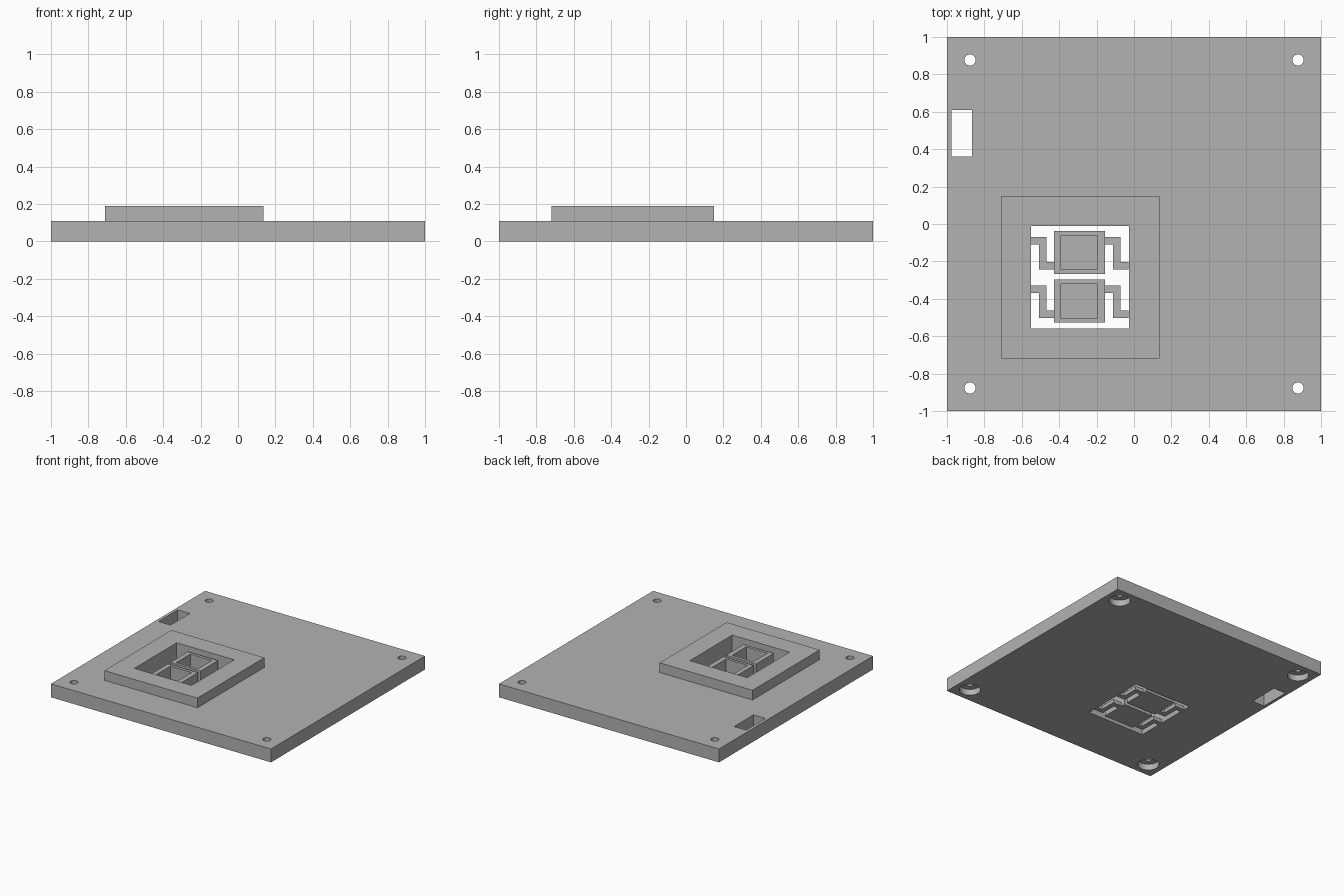
import bpy
import bmesh

if "Cube" in bpy.data.objects:
    bpy.data.objects.remove(bpy.data.objects["Cube"], do_unlink=True)

# One plain grey for everything
grey = bpy.data.materials.new("plain_grey")
grey.use_nodes = True
grey.diffuse_color = (0.45, 0.45, 0.45, 1)
grey.node_tree.nodes["Principled BSDF"].inputs["Base Color"].default_value = (0.45, 0.45, 0.45, 1)


def prism(name, outline, z0, z1):
    """Extrude a flat counter-clockwise outline from z0 to z1."""
    bm = bmesh.new()
    base = bm.faces.new([bm.verts.new((x, y, z0)) for x, y in outline])
    lid = bmesh.ops.extrude_face_region(bm, geom=[base])["geom"]
    bmesh.ops.translate(bm, vec=(0, 0, z1 - z0),
                        verts=[v for v in lid if isinstance(v, bmesh.types.BMVert)])
    bmesh.ops.recalc_face_normals(bm, faces=bm.faces)
    mesh = bpy.data.meshes.new(name)
    bm.to_mesh(mesh)
    bm.free()
    mesh.materials.append(grey)
    obj = bpy.data.objects.new(name, mesh)
    bpy.context.collection.objects.link(obj)
    return obj


def box(name, x0, x1, y0, y1, z0, z1):
    return prism(name, [(x0, y0), (x1, y0), (x1, y1), (x0, y1)], z0, z1)


def cylinder(name, x, y, radius, z0, z1):
    bpy.ops.mesh.primitive_cylinder_add(vertices=40, radius=radius, depth=z1 - z0,
                                        location=(x, y, (z0 + z1) / 2))
    obj = bpy.context.object
    obj.name = name
    obj.data.materials.append(grey)
    return obj


def combine(target, tool, operation):
    """Apply a boolean and discard the tool."""
    mod = target.modifiers.new(operation.lower(), 'BOOLEAN')
    mod.operation, mod.object, mod.solver = operation, tool, 'EXACT'
    bpy.context.view_layer.objects.active = target
    bpy.ops.object.modifier_apply(modifier=mod.name)
    bpy.data.objects.remove(tool, do_unlink=True)


TOP, RIM, KEY_TOP, THIN = 0.11, 0.19, 0.16, 0.03

# Base plate with raised rim around the key window
plate = box("base_plate", -1, 1, -1, 1, 0, TOP)
combine(plate, box("raised_rim", -0.71, 0.135, -0.72, 0.15, 0.05, RIM), 'UNION')
combine(plate, box("window_cutter", -0.55, -0.028, -0.56, -0.01, -0.1, 0.3), 'DIFFERENCE')
combine(plate, box("slot_cutter", -0.975, -0.865, 0.36, 0.61, -0.1, 0.3), 'DIFFERENCE')

# Corner screw holes, counterbored from below
for x in (-0.877, 0.877):
    for y in (-0.877, 0.877):
        combine(plate, cylinder("bore_cutter", x, y, 0.08, -0.1, 0.05), 'DIFFERENCE')
        combine(plate, cylinder("hole_cutter", x, y, 0.03, -0.1, 0.3), 'DIFFERENCE')

# Two hollow keys, each hung on a pair of thin zigzag springs
for label, y in (("back", -0.037), ("front", -0.297)):
    key = box(label + "_key", -0.428, -0.155, y - 0.23, y, 0, KEY_TOP)
    combine(key, box("recess_cutter", -0.39, -0.195, y - 0.207, y - 0.025, THIN, 0.3), 'DIFFERENCE')
    for side, x in (("right", -0.55), ("left", -0.155)):
        zigzag = [(0, -0.072), (0, -0.032), (0.082, -0.032), (0.082, -0.165),
                  (0.125, -0.165), (0.125, -0.205), (0.042, -0.205), (0.042, -0.072)]
        prism(f"{label}_{side}_spring", [(x + u, y + v) for u, v in zigzag], 0, THIN)

# Smooth only the round hole walls
bpy.ops.object.select_all(action='DESELECT')
plate.select_set(True)
bpy.context.view_layer.objects.active = plate
bpy.ops.object.shade_smooth_by_angle()
